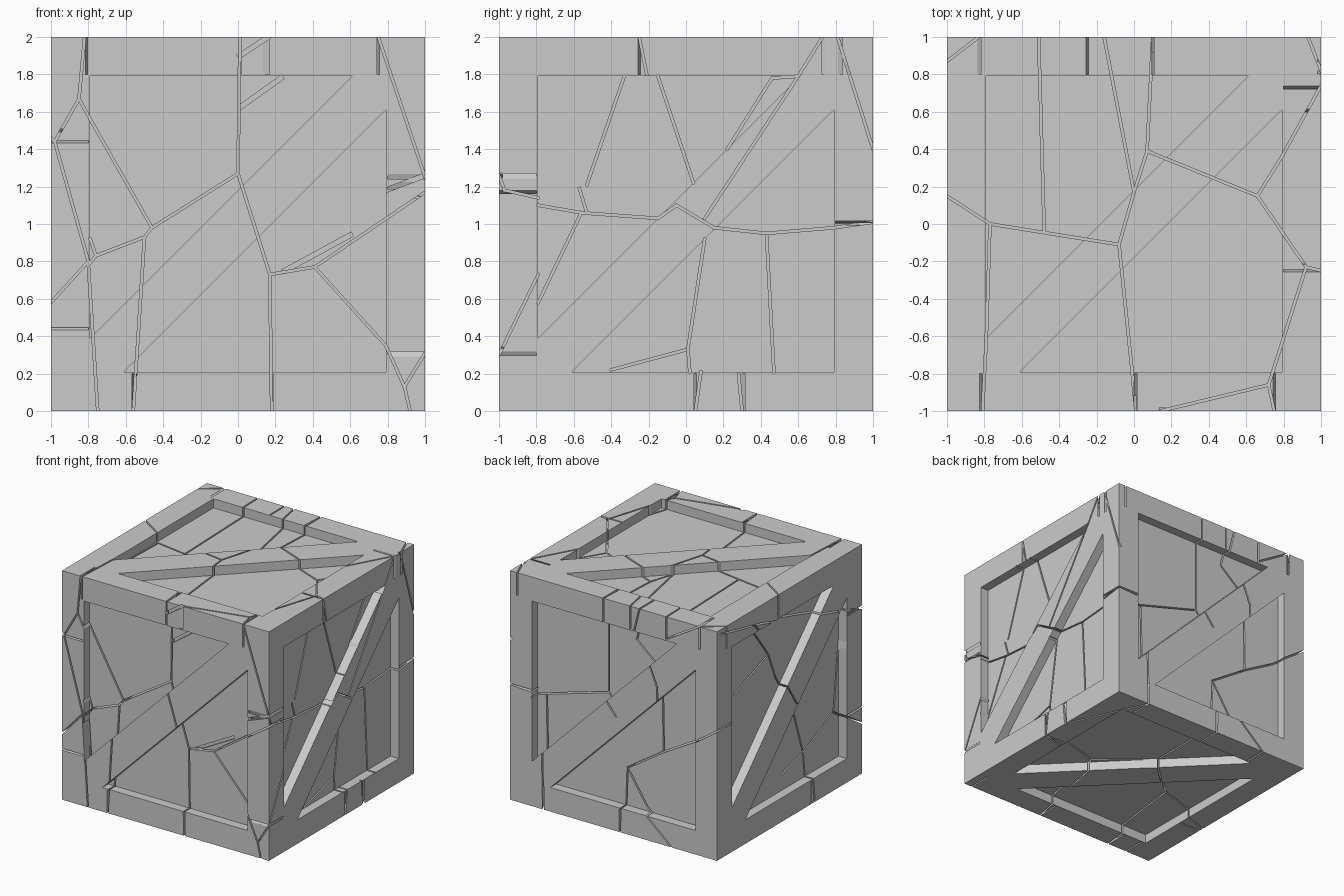
import bpy
import bmesh
from mathutils import Vector

if "Cube" in bpy.data.objects:
    bpy.data.objects.remove(bpy.data.objects["Cube"], do_unlink=True)

HALF = 1.0            # half the side of the crate
CENTRE = Vector((0, 0, HALF))
RECESS = 0.08         # depth of the panels behind the frame
GAP = 0.013           # width of a crack
X, Y, Z = Vector((1, 0, 0)), Vector((0, 1, 0)), Vector((0, 0, 1))

# Each side of the crate has its own right and up direction
SIDES = {
    "front": (X, Z), "right": (Y, Z), "back": (-X, Z),
    "left": (-Y, Z), "top": (X, Y), "bottom": (X, -Y),
}


def new_object(name, bm):
    bmesh.ops.recalc_face_normals(bm, faces=bm.faces)
    mesh = bpy.data.meshes.new(name)
    bm.to_mesh(mesh)
    bm.free()
    obj = bpy.data.objects.new(name, mesh)
    bpy.context.collection.objects.link(obj)
    return obj


def add_prism(bm, side, outline, depth):
    """Add a prism that cuts an outline into one side, down to a depth."""
    right, up = SIDES[side]
    out = right.cross(up)

    def ring(height):
        base = CENTRE + out * (HALF + height)
        return [bm.verts.new(base + right * u + up * v) for u, v in outline]

    lid, floor = ring(0.03), ring(-depth)
    bm.faces.new(lid)
    bm.faces.new(list(reversed(floor)))
    count = len(outline)
    for i in range(count):
        j = (i + 1) % count
        bm.faces.new((lid[j], lid[i], floor[i], floor[j]))


def add_cracks(bm, side, paths, width=GAP, depth=0.2):
    """Add a thin slot along every segment of every path on one side."""
    for path in paths:
        points = [Vector(p) for p in path]
        for start, end in zip(points, points[1:]):
            along = (end - start).normalized() * width / 2
            across = Vector((-along.y, along.x))
            a, b = start - along, end + along
            add_prism(bm, side, (a - across, b - across, b + across, a + across), depth)


def cut(target, cutter):
    """Subtract the cutter from the target and discard the cutter."""
    cutter.hide_render = True
    mod = target.modifiers.new("cut", "BOOLEAN")
    mod.operation = "DIFFERENCE"
    mod.solver = "EXACT"
    mod.use_self = True
    mod.object = cutter
    graph = bpy.context.evaluated_depsgraph_get()
    result = bpy.data.meshes.new_from_object(target.evaluated_get(graph))
    target.modifiers.clear()
    target.data = result
    bpy.data.objects.remove(cutter, do_unlink=True)


# Solid block
bm = bmesh.new()
bmesh.ops.create_cube(bm, size=2 * HALF)
bmesh.ops.translate(bm, verts=bm.verts, vec=CENTRE)
crate = new_object("cracked_crate", bm)

# Two triangular panels on every side leave a frame and a diagonal brace
edge, tip = 0.79, 0.61
upper_panel = [(-edge, edge), (-edge, -tip), (tip, edge)]
lower_panel = [(-u, -v) for u, v in upper_panel]
bm = bmesh.new()
for side in SIDES:
    for panel in (upper_panel, lower_panel):
        add_prism(bm, side, panel, RECESS)
cut(crate, new_object("panel_cutter", bm))

bm = bmesh.new()
# Front cracks
add_cracks(bm, "front", [
    [(-.82, 1), (-.85, .67), (-.98, .44), (-.8, -.2), (-1, -.42)],
    [(-.98, .44), (-1, .46)],
    [(-.85, .67), (-.79, .56), (-.46, -.02), (0, .27), (.01, 1)],
    [(-.46, -.02), (-.5, -.07), (-.76, -.17), (-.8, -.22), (-.75, -1)],
    [(-.79, -.08), (-.76, -.17)],
    [(-.5, -.07), (-.56, -1)],
    [(0, .27), (.17, -.27), (.18, -1)],
    [(.17, -.27), (.41, -.23), (1, .17)],
    [(.41, -.23), (.79, -.65), (.89, -.87), (.92, -1)],
    [(.89, -.87), (1, -.69)],
    [(.75, 1), (1, .25)],
])
# Right cracks
add_cracks(bm, "right", [
    [(-1, -.7), (-.79, -.27)],
    [(-.79, -.42), (-.56, .06), (-.15, .03), (-.05, .1), (.15, -.02)],
    [(-.56, .06), (-.79, .1)],
    [(.15, -.02), (.43, -.05), (.79, -.02), (1, .01)],
    [(.1, .03), (.6, .79), (.73, 1)],
    [(.6, .79), (.46, .78), (.22, .4)],
    [(-.25, 1), (-.21, .8)],
    [(-.15, .79), (.04, .22)],
    [(.1, -.08), (.01, -.67), (.02, -.79)],
    [(.08, -.79), (.05, -1)],
    [(-1, .26), (-.97, .18), (-.79, .14)],
    [(-.57, .19), (-.53, .06)],
])
# Back cracks
add_cracks(bm, "back", [
    [(-1, .01), (-.79, 0)],
    [(-.79, -.05), (-.1, .15), (-.1, 1)],
    [(-.7, -.04), (-.68, -1)],
    [(-.1, .15), (.02, 0)],
    [(.25, 1), (.17, .68), (.35, .53), (.42, .36), (.43, -.23)],
    [(.06, -1), (.08, -.46), (.43, -.23), (.73, -.06), (1, .13)],
    [(.08, -.46), (.27, -.75), (.56, -1)],
    [(.53, .82), (.83, 1)],
])
# Left cracks
add_cracks(bm, "left", [
    [(-.95, .96), (-.4, .84), (.6, .56), (1, .44)],
    [(-.47, .85), (-.18, .47), (-.08, .23), (.15, -.12), (.3, -.57), (.35, -1)],
    [(-.18, .47), (-.65, .3)],
    [(0, -.65), (.3, -.57), (.72, -.38), (1, -.56)],
    [(.72, -.38), (.79, .22)],
])
# Top cracks
add_cracks(bm, "top", [
    [(-1, .87), (-.83, 1)],
    [(-.51, 1), (-.48, -.04)],
    [(-1, .15), (-.77, 0), (-.08, -.11), (-.01, -.79), (.01, -1)],
    [(-.77, 0), (-.79, -.62), (-.81, -1)],
    [(-.16, 1), (0, .17), (-.08, -.11)],
    [(.1, 1), (.07, .39), (0, .17)],
    [(.07, .39), (.66, .15), (.79, .36), (1, .74)],
    [(.66, .15), (.92, -.23), (1, -.25)],
    [(.92, -.23), (.72, -.86), (.75, -1)],
    [(.72, -.86), (.14, -1)],
    [(.93, 1), (1, .82)],
])
# Bottom cracks
add_cracks(bm, "bottom", [
    [(1, -.05), (.36, .12), (-.06, -.24), (-.06, -1)],
    [(-.06, -.24), (-.46, .14), (-1, .3)],
    [(-.46, .14), (-.56, 1)],
    [(.36, .12), (.18, 1)],
    [(.68, -1), (1, -.3)],
])
# Shallow surface splits on the frame, and others on the panels
add_cracks(bm, "front", [[(.01, .9), (.16, 1)], [(.79, .18), (1, .26)]], 0.025, 0.02)
add_cracks(bm, "front", [[(.02, .63), (.23, .78)], [(.25, -.25), (.6, -.06)]],
           0.025, RECESS + 0.02)
add_cracks(bm, "right", [[(.81, 1), (1, .4)], [(.28, -.79), (.3, -1)]], GAP, 0.02)
add_cracks(bm, "right", [[(-.53, .21), (-.33, .79)], [(.43, -.05), (.47, -.79)],
                         [(-.4, -.78), (.01, -.67)]], GAP, RECESS + 0.02)
cut(crate, new_object("crack_cutter", bm))

# One plain grey over the whole crate
grey = bpy.data.materials.new("plain_grey")
grey.use_nodes = True
colour = (0.6, 0.6, 0.6, 1)
grey.diffuse_color = colour
grey.node_tree.nodes["Principled BSDF"].inputs["Base Color"].default_value = colour
crate.data.materials.clear()
crate.data.materials.append(grey)
for polygon in crate.data.polygons:
    polygon.material_index = 0
    polygon.use_smooth = False
